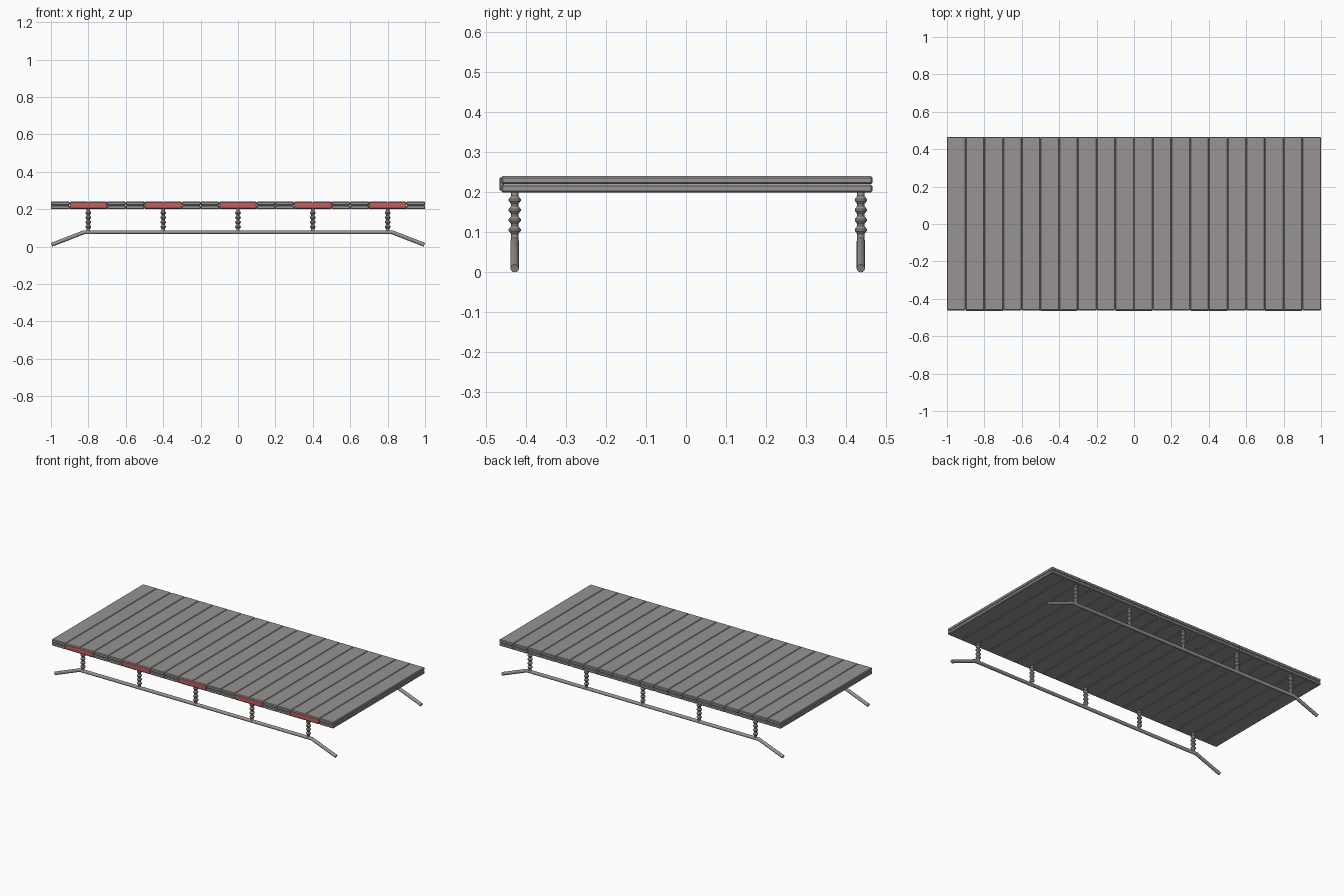
import bpy, bmesh, math
from mathutils import Vector

if "Cube" in bpy.data.objects:
    bpy.data.objects.remove(bpy.data.objects["Cube"])

def material(name, colour):
    m = bpy.data.materials.new(name)
    m.diffuse_color = colour
    m.use_nodes = True
    m.node_tree.nodes["Principled BSDF"].inputs["Base Color"].default_value = m.diffuse_color
    return m

dark = material("dark_grey", (0.31, 0.295, 0.288, 1))
red = material("red", (0.56, 0.11, 0.11, 1))

def make_object(name, bm):
    bmesh.ops.recalc_face_normals(bm, faces=bm.faces[:])
    mesh = bpy.data.meshes.new(name)
    bm.to_mesh(mesh)
    bm.free()
    mesh.materials.append(dark)
    ob = bpy.data.objects.new(name, mesh)
    bpy.context.collection.objects.link(ob)
    return ob

def box(name, lo, hi, bevel):
    lo, hi = Vector(lo), Vector(hi)
    bm = bmesh.new()
    bmesh.ops.create_cube(bm, size=1)
    bmesh.ops.scale(bm, vec=hi - lo, verts=bm.verts)
    bmesh.ops.translate(bm, vec=(lo + hi) / 2, verts=bm.verts)
    bmesh.ops.bevel(bm, geom=bm.edges[:], offset=bevel, segments=1, affect='EDGES')
    return make_object(name, bm)

def smooth(ob):
    bpy.ops.object.select_all(action='DESELECT')
    ob.select_set(True)
    bpy.context.view_layer.objects.active = ob
    bpy.ops.object.shade_smooth_by_angle(angle=math.radians(30))

def skin(name, rings, bm):
    # bridge rings into a closed tube
    sides = len(rings[0])
    for a, b in zip(rings, rings[1:]):
        for i in range(sides):
            j = (i + 1) % sides
            bm.faces.new((a[i], a[j], b[j], b[i]))
    bm.faces.new(rings[0])
    bm.faces.new(rings[-1])
    smooth(make_object(name, bm))

def lathe(name, profile, x, y, sides=16):
    bm = bmesh.new()
    rings = [[bm.verts.new((x + r * math.cos(2 * math.pi * i / sides),
                            y + r * math.sin(2 * math.pi * i / sides), z))
              for i in range(sides)] for r, z in profile]
    skin(name, rings, bm)

def rail(name, y, points, r=0.0105, sides=16):
    # tube in an xz plane with mitred bends
    pts = [Vector(p) for p in points]
    bm = bmesh.new()
    rings = []
    for k, p in enumerate(pts):
        d1 = (p - pts[k - 1]).normalized() if k else (pts[1] - p).normalized()
        d2 = (pts[k + 1] - p).normalized() if k < len(pts) - 1 else d1
        t = (d1 + d2).normalized()
        n = Vector((-t.y, t.x)) / t.dot(d1)
        ring = []
        for i in range(sides):
            a = 2 * math.pi * i / sides
            q = p + n * r * math.sin(a)
            ring.append(bm.verts.new((q.x, y + r * math.cos(a), q.y)))
        rings.append(ring)
    skin(name, rings, bm)

# two layers of planks
for layer, z in (("lower", 0.20), ("upper", 0.2205)):
    for i in range(20):
        x = -1 + 0.1 * i
        box(f"{layer}_plank_{i + 1}", (x, -0.462, z), (x + 0.1, 0.466, z + 0.02), 0.004)

# grey front panels with a red face
POSTS = (-0.8, -0.4, 0.0, 0.4, 0.8)
for i, x in enumerate(POSTS):
    panel = box(f"front_panel_{i + 1}", (x - 0.099, -0.466, 0.205), (x + 0.099, -0.455, 0.237), 0.002)
    panel.data.materials.append(red)
    for f in panel.data.polygons:
        if f.normal.y < -0.9:
            f.material_index = 1

# ribbed post profile
profile = [(0.009, 0.075)]
for z in (0.106, 0.131, 0.156, 0.181):
    profile += [(0.009, z - 0.010), (0.0152, z - 0.002), (0.0152, z + 0.002), (0.009, z + 0.010)]
profile.append((0.009, 0.202))

# rails with drooping ends, and their posts
for side, y in (("front", -0.428), ("back", 0.437)):
    rail(f"{side}_rail", y, [(-0.9964, 0.01), (-0.823, 0.077), (0.823, 0.077), (0.9964, 0.01)])
    for i, x in enumerate(POSTS):
        lathe(f"{side}_post_{i + 1}", profile, x, y)
